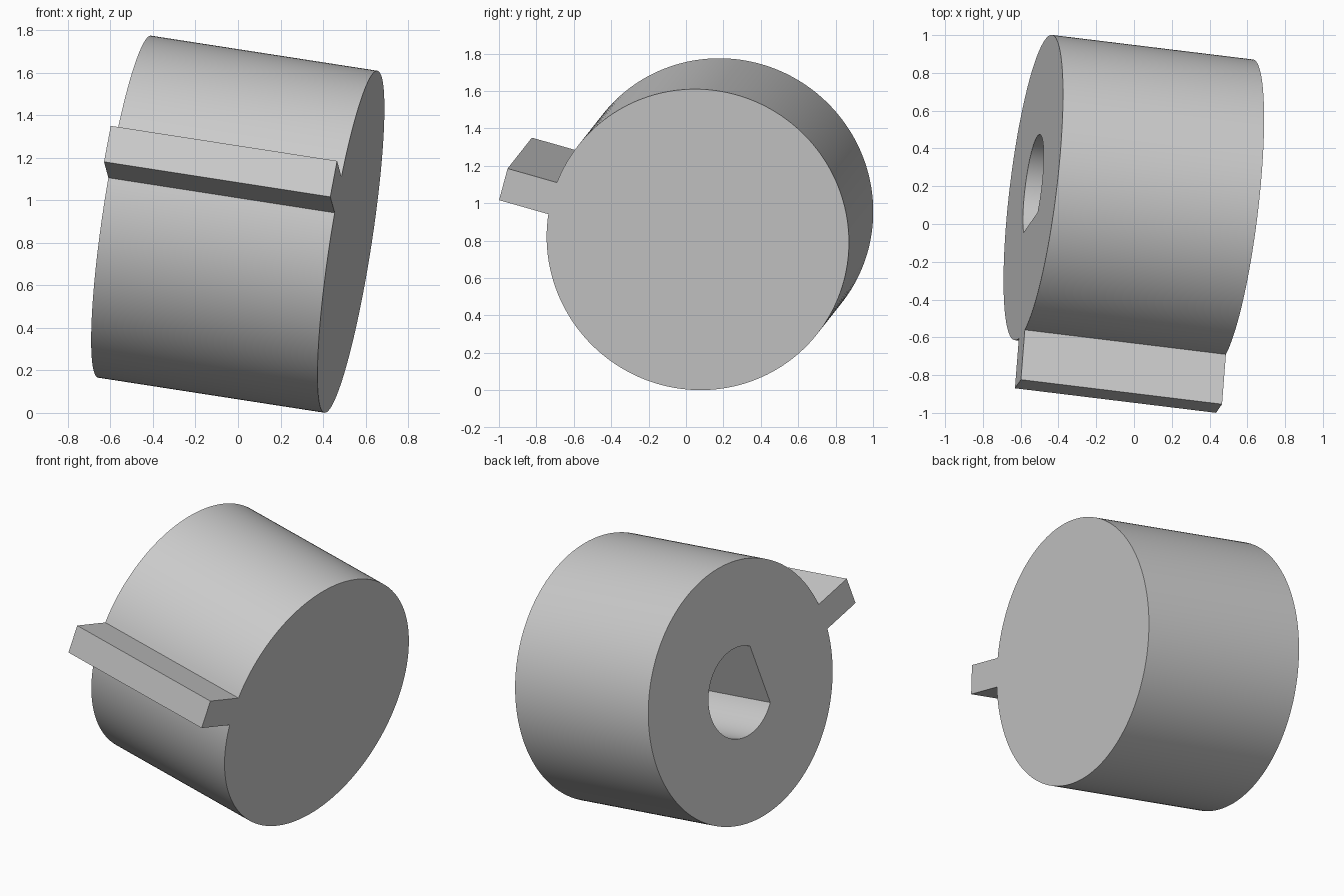
import bpy
import bmesh
from math import asin, sqrt, pi, tau, cos, sin
from mathutils import Vector, Matrix

cube = bpy.data.objects.get("Cube")
if cube:
    bpy.data.objects.remove(cube, do_unlink=True)

LENGTH = 1.085
RADIUS = 0.814
KEY_REACH, KEY_HALF = 1.084, 0.089
BORE_RADIUS, BORE_FLAT, BORE_DEPTH = 0.283, 0.193, 0.8

# Tilted frame: x along the key, z along the body axis, origin on the bored end
axis = Vector((1.065, -0.13, -0.165)).normalized()
key = Vector((-0.07, -0.96, 0.272))
key = (key - axis * key.dot(axis)).normalized()
side = axis.cross(key)
frame = Matrix((key, side, axis)).transposed().to_4x4()
frame.translation = Vector((0, 0.128, 0.8875)) - axis * LENGTH / 2 + Vector((-0.001, 0, 0))

grey = bpy.data.materials.new("grey")
grey.use_nodes = True
grey.diffuse_color = (0.6, 0.6, 0.6, 1)
grey.node_tree.nodes["Principled BSDF"].inputs["Base Color"].default_value = (0.6, 0.6, 0.6, 1)


def arc(radius, start, steps):
    """Points round a circle, leaving a gap of +-start about the x axis."""
    span = tau - 2 * start
    return [(radius * cos(start + span * i / steps), radius * sin(start + span * i / steps))
            for i in range(steps + 1)]


def extrude_profile(name, points, low, high):
    bm = bmesh.new()
    face = bm.faces.new([bm.verts.new((x, y, low)) for x, y in points])
    top = bmesh.ops.extrude_face_region(bm, geom=[face])["geom"]
    bmesh.ops.translate(bm, vec=(0, 0, high - low),
                        verts=[v for v in top if isinstance(v, bmesh.types.BMVert)])
    bmesh.ops.recalc_face_normals(bm, faces=bm.faces)
    mesh = bpy.data.meshes.new(name)
    bm.to_mesh(mesh)
    bm.free()
    mesh.materials.append(grey)
    ob = bpy.data.objects.new(name, mesh)
    bpy.context.collection.objects.link(ob)
    ob.matrix_world = frame
    return ob


# Round body with a full-length key rib
outline = arc(RADIUS, asin(KEY_HALF / RADIUS), 160)
outline += [(KEY_REACH, -KEY_HALF), (KEY_REACH, KEY_HALF)]
body = extrude_profile("keyed_body", outline, 0, LENGTH)

# Blind D-shaped bore, its flat facing the key
half_chord = sqrt(BORE_RADIUS ** 2 - BORE_FLAT ** 2)
bore = extrude_profile("bore_cutter", arc(BORE_RADIUS, asin(half_chord / BORE_RADIUS), 72),
                       -0.1, BORE_DEPTH)
bore.hide_render = True

cut = body.modifiers.new("bore", "BOOLEAN")
cut.operation = "DIFFERENCE"
cut.solver = "EXACT"
cut.object = bore

bpy.context.view_layer.update()
bpy.ops.object.select_all(action="DESELECT")
body.select_set(True)
bpy.context.view_layer.objects.active = body
bpy.ops.object.modifier_apply(modifier=cut.name)
bpy.data.objects.remove(bore, do_unlink=True)
bpy.ops.object.shade_smooth_by_angle(angle=pi / 6)
